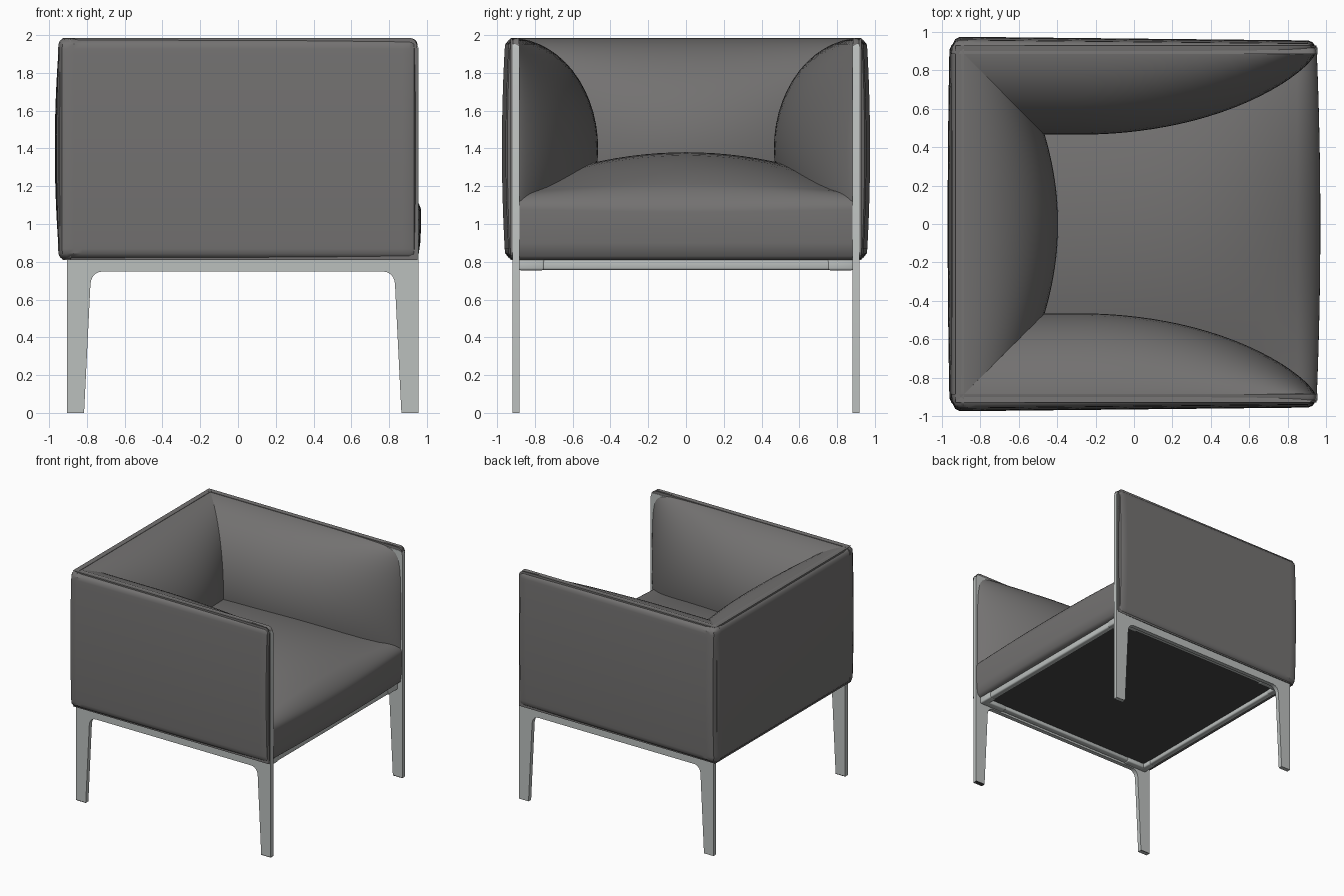
import bpy, bmesh, math
from mathutils import Vector

cube = bpy.data.objects.get("Cube")
if cube:
    bpy.data.objects.remove(cube)


def material(name, rgb):
    m = bpy.data.materials.new(name)
    m.use_nodes = True
    m.diffuse_color = (*rgb, 1)
    m.node_tree.nodes["Principled BSDF"].inputs["Base Color"].default_value = (*rgb, 1)
    return m


FABRIC = material("grey fabric", (0.172, 0.167, 0.165))
STEEL = material("satin steel", (0.5, 0.525, 0.515))
BLACK = material("black underside", (0.062, 0.062, 0.062))

BOTTOM, TOP = 0.81, 1.985
CORE = 0.9            # distance of the arm and back cores from the centre
BACKING = 0.93        # flat rear of the inner pads, buried in the outer panels
DEEP = 0.465          # pad thickness along the mitre
MID = 1.4             # height where the pads are thickest


def finish(bm, name, mat, angle=35):
    bmesh.ops.remove_doubles(bm, verts=bm.verts, dist=1e-5)
    bmesh.ops.recalc_face_normals(bm, faces=bm.faces)
    me = bpy.data.meshes.new(name)
    bm.to_mesh(me)
    bm.free()
    ob = bpy.data.objects.new(name, me)
    bpy.context.collection.objects.link(ob)
    me.materials.append(mat)
    bpy.ops.object.select_all(action="DESELECT")
    ob.select_set(True)
    bpy.context.view_layer.objects.active = ob
    bpy.ops.object.shade_smooth_by_angle(angle=math.radians(angle))


def sheet(bm, point, nu, nv):
    """Grid of faces through point(u, v), with u and v eased from -1 to 1."""
    ease = lambda i, n: math.sin(math.pi * (i / n - 0.5))
    rows = [[bm.verts.new(point(ease(i, nu), ease(j, nv))) for j in range(nv + 1)]
            for i in range(nu + 1)]
    for a, b in zip(rows, rows[1:]):
        for j in range(nv):
            bm.faces.new((a[j], b[j], b[j + 1], a[j + 1]))


def shell(name, front, back, nu=30, nv=28):
    """Closed cushion made of two facing sheets, joined along the border."""
    bm = bmesh.new()
    sheet(bm, front, nu, nv)
    sheet(bm, back, nu, nv)
    bmesh.ops.remove_doubles(bm, verts=bm.verts, dist=1e-5)
    edges = [e for e in bm.edges if e.is_boundary]
    if edges:
        bmesh.ops.holes_fill(bm, edges=edges, sides=0)
    finish(bm, name, FABRIC)


def box(name, lo, hi, mat, bevel=0.0):
    bm = bmesh.new()
    bmesh.ops.create_cube(bm, size=1)
    lo, hi = Vector(lo), Vector(hi)
    for v in bm.verts:
        v.co = (lo + hi) / 2 + v.co * (hi - lo)
    if bevel:
        bmesh.ops.bevel(bm, geom=bm.edges[:], offset=bevel, segments=3,
                        profile=0.5, affect="EDGES")
    finish(bm, name, mat)


def height(v):
    return BOTTOM + (TOP - BOTTOM) * (v + 1) / 2


def bulge(z):
    return math.sqrt(max(0, 1 - ((z - MID) / (TOP - MID)) ** 2))


# Inner pads, mitred where the arms meet the back
def arm_pad(side):
    def front(u, v):
        z = height(v)
        p = bulge(z)
        start = 0.95 - 0.035 * max(0, v) ** 40
        end = DEEP * p - BACKING
        x = start + (end - start) * (u + 1) / 2
        t = max(0, (0.95 - x) / 1.25) ** 0.7
        blend = max(0, u) ** 4
        d = (0.03 + 0.435 * math.sin(math.pi / 2 * min(t, 1))) * (1 - blend) + DEEP * blend
        return x, side * (BACKING - d * p), z

    def back(u, v):
        x, y, z = front(u, v)
        return x, side * BACKING, z
    return front, back


def back_pad_front(u, v):
    z = height(v)
    p = bulge(z)
    return (DEEP + 0.07 * (1 - u * u)) * p - BACKING, u * (BACKING - DEEP * p), z


def back_pad_back(u, v):
    x, y, z = back_pad_front(u, v)
    return -BACKING, y, z


# Outer upholstery panels with rounded corners
def panel(place, half, depth):
    r = 0.042
    hz, cz = (TOP - BOTTOM) / 2, (TOP + BOTTOM) / 2

    def outline(u, v):
        a, b = u * half, v * hz
        ca = max(r - half, min(half - r, a))
        cb = max(r - hz, min(hz - r, b))
        da, db = a - ca, b - cb
        reach = max(abs(da), abs(db))
        k = reach / math.hypot(da, db) if reach else 0
        return ca + da * k, cz + cb + db * k, math.sqrt(max(0, 1 - (reach / r) ** 2))

    def front(u, v):
        a, z, edge = outline(u, v)
        return place(a, edge * depth(u, v), z)

    def back(u, v):
        a, z, edge = outline(u, v)
        return place(a, 0, z)
    return front, back


BASE = CORE - 0.015
for side, label in ((1, "left"), (-1, "right")):
    shell(label + "_arm_pad", *arm_pad(side))
    shell(label + "_arm_panel", *panel(
        lambda a, d, z, s=side: (a, s * (BASE + d), z), 0.952,
        lambda u, v: 0.062 - 0.01 * u + 0.018 * (1 - v * v)))
shell("back_pad", back_pad_front, back_pad_back)
shell("back_panel", *panel(
    lambda a, d, z: (-BASE - d, a, z), 0.952,
    lambda u, v: 0.06 + 0.025 * (1 - v * v) * (1 - 0.4 * u * u)))


# Seat cushion: a domed top running into a softly rounded, level front
def seat():
    bm = bmesh.new()
    n, rows = 24, []
    for i in range(n + 1):
        y = 0.885 * (2 * i / n - 1)
        w = 1 - (y / 0.885) ** 2

        def top(x):
            f = max(0, (x + 0.1) / 1.05)
            return 1.38 - 0.23 * y * y - 0.04 * (x + 0.1) ** 2 - 0.18 * w * f ** 3

        nose = 0.952 + 0.018 * w
        pts = [(-0.88, BOTTOM), (nose - 0.04, BOTTOM), (nose - 0.015, BOTTOM + 0.02)]
        pts += [(nose - 0.005, 0.9), (nose - 0.001, 0.98)]
        for k in range(9):
            a = math.pi / 2 * k / 8
            x = 0.85 + (nose - 0.85) * math.cos(a)
            pts.append((x, top(x) - 0.08 * (1 - math.sin(a))))
        for k in range(1, 17):
            x = 0.85 - 1.73 * k / 16
            pts.append((x, top(x)))
        rows.append([bm.verts.new((x, y, z)) for x, z in pts])
    for a, b in zip(rows, rows[1:]):
        for j in range(len(a)):
            k = (j + 1) % len(a)
            bm.faces.new((a[j], b[j], b[k], a[k]))
    bm.faces.new(rows[0])
    bm.faces.new(rows[-1])
    finish(bm, "seat_cushion", FABRIC, 50)


seat()


# Side frames: one flat plate with two tapered legs, rising inside the arm
def side_frame(name, y0, y1):
    half = [(0.9, 1.962), (0.922, 1.953), (0.931, 1.93), (0.931, 0), (0.84, 0), (0.806, 0.685)]
    for k in range(1, 7):
        a = math.pi / 2 * k / 6
        half.append((0.744 + 0.06 * math.cos(a), 0.688 + 0.06 * math.sin(a)))
    outline = [(0.025 + x, z) for x, z in half]
    outline += [(0.025 - x, z) for x, z in reversed(half)]
    bm = bmesh.new()
    face = bm.faces.new([bm.verts.new((x, y0, z)) for x, z in outline])
    res = bmesh.ops.extrude_face_region(bm, geom=[face])
    for v in res["geom"]:
        if isinstance(v, bmesh.types.BMVert):
            v.co.y = y1
    finish(bm, name, STEEL)


for s, label in ((1, "left"), (-1, "right")):
    y = sorted((s * 0.882, s * 0.918))
    side_frame(label + "_side_frame", *y)
    # Rail, corner sleeves and foot soles on this side
    ry = sorted((s * 0.83, s * 0.885))
    box(label + "_side_rail", (-0.86, ry[0], 0.762), (0.9, ry[1], 0.81), STEEL, 0.012)
    sy = sorted((s * 0.75, s * 0.885))
    for x, inner, foot, end in ((0.88, 0.68, 0.911, "front"), (-0.83, -0.63, -0.861, "back")):
        outer = x + math.copysign(0.032, x)
        lo, hi = sorted((inner, outer))
        box(f"{label}_{end}_sleeve", (x - 0.032, sy[0], 0.755), (x + 0.032, sy[1], 0.815), STEEL, 0.012)
        box(f"{label}_{end}_side_sleeve", (lo, ry[0] - 0.003, 0.755), (hi, ry[1] + 0.003, 0.815),
            STEEL, 0.012)
        box(f"{label}_{end}_foot_sole", (foot - 0.045, y[0], 0), (foot + 0.045, y[1], 0.006), BLACK)

# Cross rails and the underside board
for x, label in ((0.88, "front"), (-0.83, "back")):
    box(label + "_cross_rail", (x - 0.028, -0.885, 0.757), (x + 0.028, 0.885, 0.812), STEEL, 0.012)
box("underside_board", (-0.83, -0.86, 0.79), (0.87, 0.86, 0.83), BLACK)
